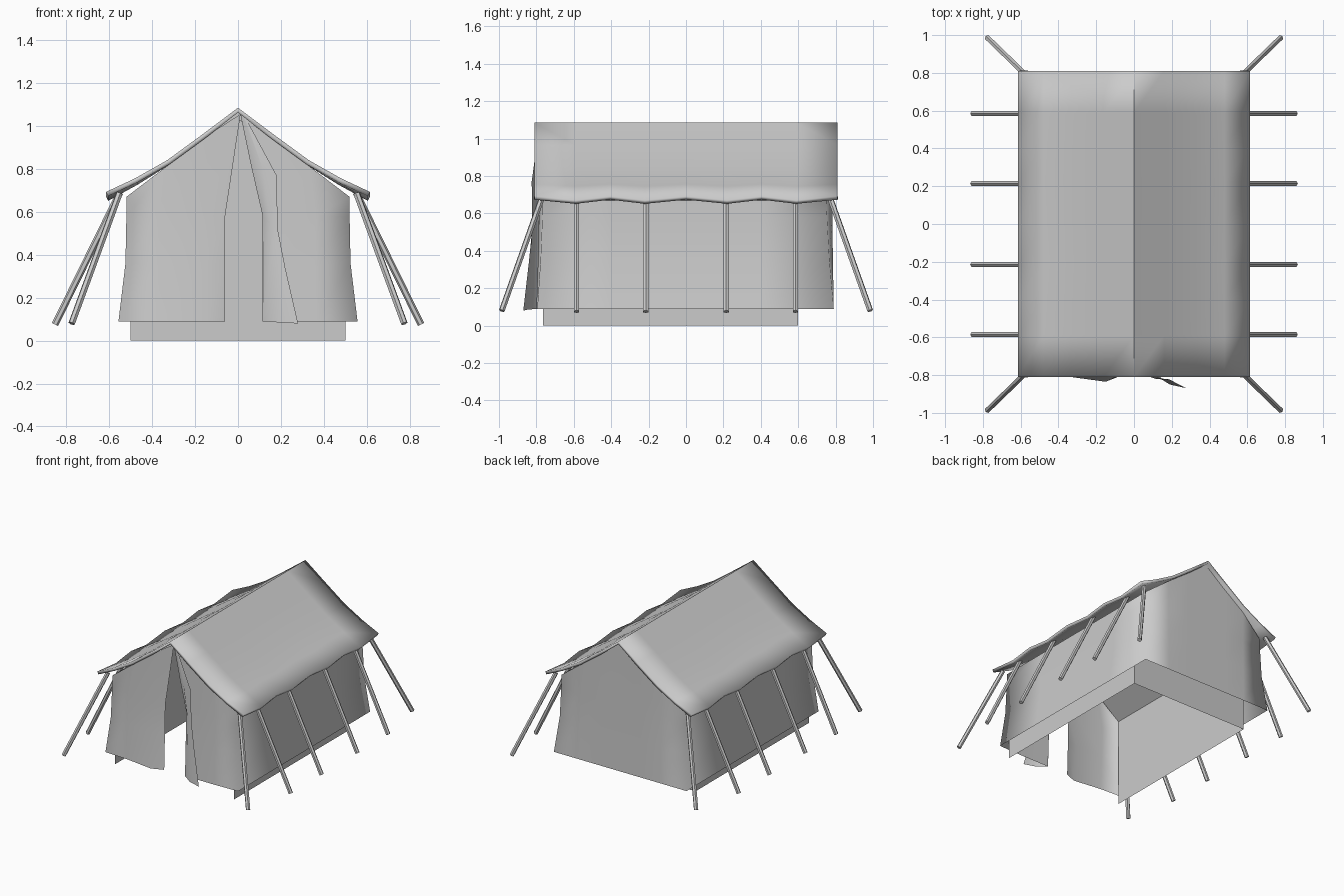
import bpy, bmesh
from mathutils import Vector

if "Cube" in bpy.data.objects:
    bpy.data.objects.remove(bpy.data.objects["Cube"])


def sheet(name, cols):
    """Grid surface from equally long columns of points."""
    n = len(cols[0])
    verts = [p for c in cols for p in c]
    faces = [(i * n + j, (i + 1) * n + j, (i + 1) * n + j + 1, i * n + j + 1)
             for i in range(len(cols) - 1) for j in range(n - 1)]
    me = bpy.data.meshes.new(name)
    me.from_pydata(verts, [], faces)
    ob = bpy.data.objects.new(name, me)
    bpy.context.collection.objects.link(ob)
    return ob


def smooth(ob, angle=None):
    bpy.ops.object.select_all(action='DESELECT')
    ob.select_set(True)
    bpy.context.view_layer.objects.active = ob
    if angle is None:
        bpy.ops.object.shade_smooth()
    else:
        bpy.ops.object.shade_smooth_by_angle(angle=angle)


def rope(name, a, b, r=0.016):
    a, b = Vector(a), Vector(b)
    d = b - a
    bpy.ops.mesh.primitive_cylinder_add(vertices=6, radius=r, depth=d.length,
                                        location=(a + b) / 2)
    ob = bpy.context.object
    ob.name = name
    ob.rotation_euler = d.to_track_quat('Z', 'Y').to_euler()
    smooth(ob, 0.8)


# Roof canopy: flared slopes with scalloped eaves
ys = [-0.81, -0.59, -0.405, -0.22, 0, 0.22, 0.405, 0.59, 0.81]
half = [(0.0, 1.085, 0), (0.16, 0.965, 0), (0.33, 0.84, 0.1), (0.48, 0.752, 0.5), (0.615, 0.685, 1)]
profile = [(-x, z, w) for x, z, w in half[:0:-1]] + half
roof = sheet("roof_canopy", [[(x, y, z + w * (-0.014 if k % 2 else 0.008))
                              for k, y in enumerate(ys)] for x, z, w in profile])
m = roof.modifiers.new("thickness", 'SOLIDIFY')
m.thickness = 0.022
m.offset = -1
smooth(roof, 0.5)


# Outer wall: one cloth strip running from door edge to door edge
def gable_z(x):
    return 1.065 - abs(x) * 0.395 / 0.52


def wall(x, y_top, y_low, flare=0.0, x_top=None):
    xt = x if x_top is None else x_top
    top = gable_z(xt)
    return [(x + flare, y_low, 0.09),
            (x + flare * 0.12, y_top + (y_low - y_top) * 0.4, 0.36),
            (x, y_top + (y_low - y_top) * 0.1, 0.58),
            (xt, y_top, top)]


S = 0.52
F = 0.037
cols = [wall(0.115, -0.785, -0.80, x_top=0.012),
        wall(0.22, -0.785, -0.80, x_top=0.14),
        wall(0.36, -0.785, -0.80, x_top=0.33),
        wall(S, -0.765, -0.795, F)]
cols += [wall(S, y, y, F) for y in (-0.4, 0, 0.4)]
cols += [wall(S, 0.75, 0.79, F)]
cols += [wall(x, 0.782, 0.79) for x in (0.34, 0.17, 0, -0.17, -0.34)]
cols += [wall(-S, 0.75, 0.79, -F)]
cols += [wall(-S, y, y, -F) for y in (0.4, 0, -0.4)]
cols += [wall(-S, -0.765, -0.795, -F),
         wall(-0.37, -0.785, -0.805, x_top=-0.33),
         wall(-0.15, -0.79, -0.835, x_top=-0.14),
         wall(-0.06, -0.785, -0.80, x_top=0.012)]
smooth(sheet("outer_wall", cols))

# Door flap folded back over the right front panel
inner = [(0.115, -0.80, 0.09), (0.115, -0.79, 0.36), (0.115, -0.787, 0.58), (0.06, -0.787, 0.82), (0.012, -0.787, 1.05)]
middle = [(0.19, -0.85, 0.085), (0.15, -0.825, 0.36), (0.15, -0.82, 0.55), (0.115, -0.82, 0.80), (0.025, -0.79, 1.045)]
outer = [(0.28, -0.87, 0.08), (0.22, -0.84, 0.34), (0.185, -0.822, 0.52), (0.18, -0.825, 0.77), (0.04, -0.79, 1.03)]
smooth(sheet("door_flap", [inner, middle, outer]), 0.7)

# Inner tent: open at the front and underneath, closed at the back
section = [(0.5, 0), (0.5, 0.665), (0, 1.035), (-0.5, 0.665), (-0.5, 0)]
tent = sheet("inner_tent", [[(x, -0.765, z), (x, 0.6, z)] for x, z in section])
bm = bmesh.new()
bm.from_mesh(tent.data)
bm.faces.new([v for v in bm.verts if v.co.y > 0])
bm.to_mesh(tent.data)
bm.free()

# Guy ropes along both sides and at the four corners
for s, side in ((1, "right"), (-1, "left")):
    for y in (-0.585, -0.215, 0.215, 0.585):
        rope(side + "_guy_rope", (s * 0.55, y, 0.69), (s * 0.853, y, 0.075))
    for e in (-1, 1):
        rope(side + "_corner_rope", (s * 0.553, e * 0.77, 0.685), (s * 0.775, e * 0.985, 0.08))
